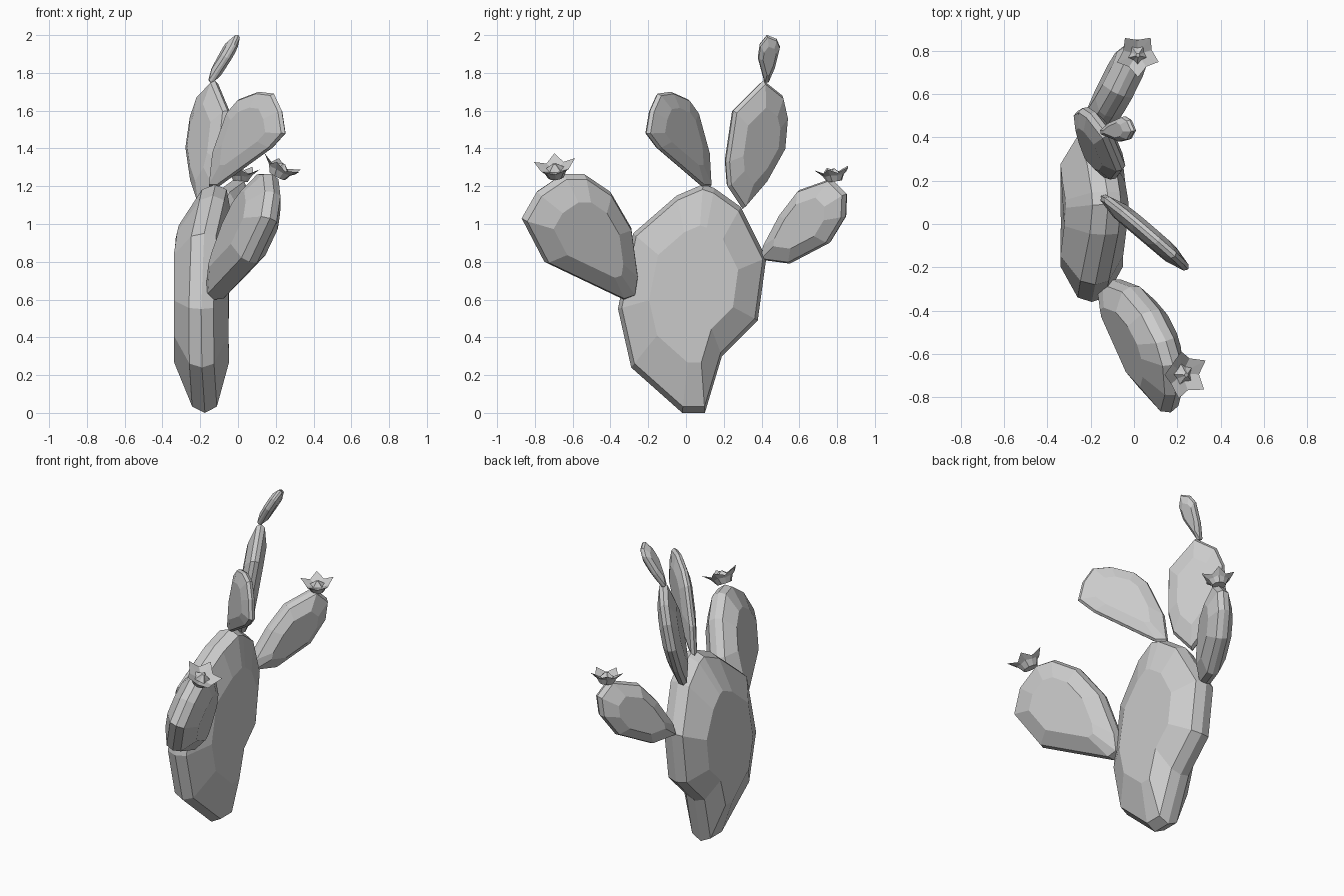
import bpy, bmesh, math
from mathutils import Vector, Matrix

if "Cube" in bpy.data.objects:
    bpy.data.objects.remove(bpy.data.objects["Cube"])


def skin(name, rings, matrix=None):
    """Join equal-length closed rings and cap both ends."""
    bm = bmesh.new()
    loops = [[bm.verts.new(p) for p in r] for r in rings]
    for a, b in zip(loops, loops[1:]):
        n = len(a)
        for i in range(n):
            bm.faces.new((a[i], a[(i + 1) % n], b[(i + 1) % n], b[i]))
    bm.faces.new(loops[0][::-1])
    bm.faces.new(loops[-1])
    bmesh.ops.recalc_face_normals(bm, faces=bm.faces)
    mesh = bpy.data.meshes.new(name)
    bm.to_mesh(mesh)
    bm.free()
    obj = bpy.data.objects.new(name, mesh)
    bpy.context.collection.objects.link(obj)
    if matrix:
        obj.matrix_world = matrix
    return obj


def pad(name, outline, half, x_at, slope):
    """Puffed pad: (y, z) outline laid on the sheet x = x_at(y, z)."""
    cy = sum(p[0] for p in outline) / len(outline)
    cz = sum(p[1] for p in outline) / len(outline)
    normal = Vector((1, -slope[0], -slope[1])).normalized()
    rings = []
    for scale, t in ((.6, -1), (.95, -.45), (1, 0), (.95, .45), (.6, 1)):
        ring = []
        for y, z in outline:
            yy, zz = cy + (y - cy) * scale, cz + (z - cz) * scale
            ring.append(Vector((x_at(yy, zz), yy, zz)) + normal * half * t)
        rings.append(ring)
    return skin(name, rings)


def tilted_pad(name, outline, half, origin, a, b):
    x0, y0, z0 = origin
    return pad(name, outline, half,
               lambda y, z: x0 + a * (y - y0) + b * (z - z0), (a, b))


# Main pad, leaning slightly near its top
pad("main_pad",
    [(-.02, 0), (.10, 0), (.19, .30), (.38, .49), (.425, .82), (.29, 1.09),
     (.15, 1.19), (.09, 1.21), (-.05, 1.15), (-.28, .95), (-.36, .55), (-.29, .24)],
    .145, lambda y, z: -.195 + .02 * max(0, 1 - z / .3) + .23 * max(0, z - .88), (0, 0))

# Upper pads
tilted_pad("upper_back_pad",
           [(.30, 1.08), (.22, 1.20), (.21, 1.33), (.25, 1.60), (.41, 1.76),
            (.51, 1.68), (.535, 1.57), (.52, 1.40), (.42, 1.22)],
           .055, (-.18, .29, 1.10), -.62, .2)
tilted_pad("top_bud_pad",
           [(.415, 1.75), (.38, 1.88), (.39, 1.95), (.43, 2.0), (.48, 1.98),
            (.497, 1.94), (.47, 1.83), (.435, 1.75)],
           .03, (-.14, .42, 1.76), -.2, .6)
tilted_pad("upper_front_pad",
           [(.13, 1.195), (.09, 1.195), (-.15, 1.40), (-.21, 1.48), (-.19, 1.60),
            (-.15, 1.69), (-.08, 1.70), (.01, 1.66), (.06, 1.59), (.12, 1.37)],
           .04, (.04, -.03, 1.4), -1.15, .04)

# Side pads
tilted_pad("front_side_pad",
           [(-.33, .60), (-.27, .62), (-.255, .72), (-.29, .98), (-.40, 1.17),
            (-.54, 1.265), (-.65, 1.265), (-.79, 1.17), (-.87, 1.03), (-.75, .80)],
           .10, (-.12, -.30, .65), -.295, .32)
tilted_pad("back_side_pad",
           [(.40, .81), (.55, .79), (.76, .90), (.845, 1.04), (.85, 1.16),
            (.77, 1.24), (.60, 1.18), (.50, 1.05), (.41, .88)],
           .075, (-.19, .42, .84), .45, .1)


# Blossoms: flared five-petal cups with a pointed centre
def blossom(name, base, direction, size, spin):
    rings = []
    for r_tip, r_gap, h_tip, h_gap in ((.045, .045, -.015, -.015), (.07, .06, .025, .02),
                                       (.115, .078, .065, .035), (.05, .035, .03, .025),
                                       (.01, .01, .06, .06)):
        ring = []
        for i in range(10):
            a = math.pi * i / 5 + spin
            r, h = (r_tip, h_tip) if i % 2 == 0 else (r_gap, h_gap)
            ring.append((r * math.cos(a), r * math.sin(a), h))
        rings.append(ring)
    turn = Vector((0, 0, 1)).rotation_difference(Vector(direction)).to_matrix().to_4x4()
    return skin(name, rings, Matrix.Translation(base) @ turn @ Matrix.Scale(size, 4))


blossom("front_blossom", (.215, -.69, 1.265), (.5, -.12, 1), 1.0, .6)
blossom("back_blossom", (.015, .785, 1.24), (.05, -.12, 1), .88, .95)
